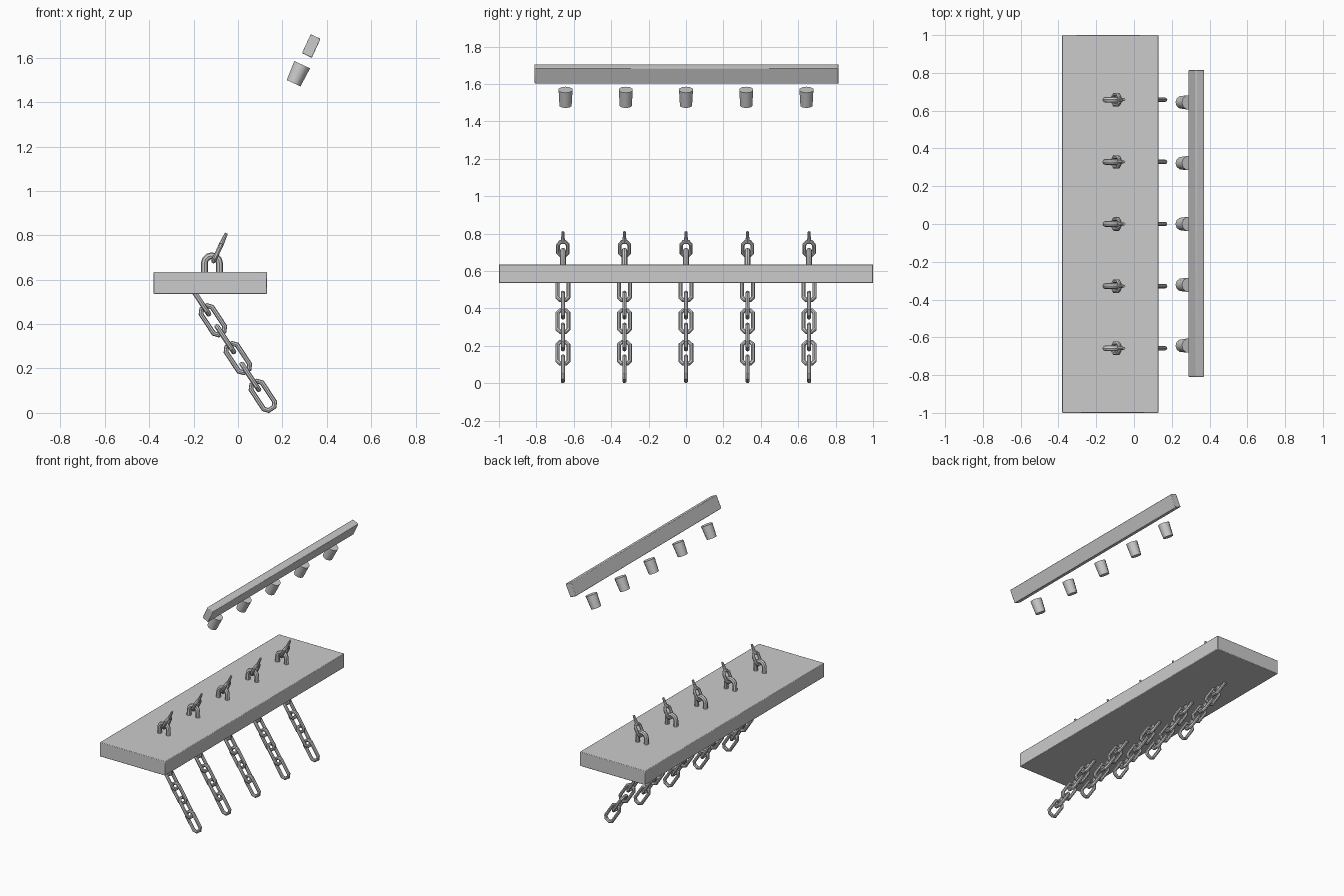
import bpy
import math
from mathutils import Vector

if "Cube" in bpy.data.objects:
    bpy.data.objects.remove(bpy.data.objects["Cube"])

UP = Vector((0.42, 0, 0.907)).normalized()       # lean of eyes, cups and bar
DOWN = Vector((0.552, 0, -0.834)).normalized()   # run of the hanging chains
Y = Vector((0, 1, 0))


def smooth(obj, angle=35):
    bpy.ops.object.select_all(action='DESELECT')
    obj.select_set(True)
    bpy.context.view_layer.objects.active = obj
    bpy.ops.object.shade_smooth_by_angle(angle=math.radians(angle))


def tube(name, points, radius, cyclic):
    """Round wire along a path, converted to mesh."""
    cu = bpy.data.curves.new(name, 'CURVE')
    cu.dimensions = '3D'
    cu.bevel_depth = radius
    cu.bevel_resolution = 2
    cu.use_fill_caps = True
    sp = cu.splines.new('POLY')
    sp.points.add(len(points) - 1)
    for p, co in zip(sp.points, points):
        p.co = (*co, 1)
    sp.use_cyclic_u = cyclic
    obj = bpy.data.objects.new(name, cu)
    bpy.context.collection.objects.link(obj)
    bpy.ops.object.select_all(action='DESELECT')
    obj.select_set(True)
    bpy.context.view_layer.objects.active = obj
    bpy.ops.object.convert(target='MESH')
    smooth(bpy.context.object)


def link(name, centre, along, across, half_len, half_wid, radius):
    """Chamfered oval link; half sizes are measured to the outside."""
    a, b = half_len - radius, half_wid - radius
    c = b * 0.5
    shape = [(a, c), (a - b * 0.6, b), (-a + b * 0.6, b), (-a, c),
             (-a, -c), (-a + b * 0.6, -b), (a - b * 0.6, -b), (a, -c)]
    tube(name, [centre + along * u + across * v for u, v in shape], radius, True)


def box(name, centre, size, tilt=0):
    bpy.ops.mesh.primitive_cube_add(size=1, location=centre, rotation=(0, tilt, 0))
    obj = bpy.context.object
    obj.name = name
    obj.scale = size
    bpy.ops.object.transform_apply(location=False, rotation=False, scale=True)
    bev = obj.modifiers.new("edge", 'BEVEL')
    bev.width = 0.004
    bev.segments = 2
    smooth(obj)


def cone(name, start, end, r1, r2, sides):
    axis = end - start
    bpy.ops.mesh.primitive_cone_add(vertices=sides, radius1=r1, radius2=r2,
                                    depth=axis.length, location=(start + end) / 2,
                                    rotation=axis.to_track_quat('Z', 'Y').to_euler())
    obj = bpy.context.object
    obj.name = name
    smooth(obj, 40)


# Seat board and leaning upper bar
tilt = math.atan2(UP.x, UP.z)
box("board", (-0.125, 0, 0.585), (0.51, 2.0, 0.1))
box("upper_bar", (0.33, 0.003, 1.653), (0.049, 1.625, 0.094), tilt)

# Five sets of fittings along the board
side = DOWN.cross(Y)
for i in range(-2, 3):
    y = i * 0.329

    # Hanging chain with alternating links
    last = Vector((0.112, y, 0.077))
    for k in range(6):
        across = side if k % 2 == 0 else Y
        link("chain_link", last - DOWN * (0.102 * k), DOWN, across, 0.081, 0.041, 0.0115)

    # Staple on top of the board
    arch = [(-0.1515, y, 0.6)]
    arch += [(-0.1175 - 0.034 * math.cos(t * math.pi / 6), y,
              0.674 + 0.034 * math.sin(t * math.pi / 6)) for t in range(7)]
    arch.append((-0.0835, y, 0.6))
    tube("staple", arch, 0.0155, False)

    # Eye and its tapered shank
    eye = Vector((-0.094, y, 0.719))
    link("eye", eye, UP, Y, 0.05, 0.037, 0.011)
    cone("eye_shank", eye + UP * 0.034, eye + UP * 0.1, 0.0115, 0.007, 8)

    # Tapered cup below the upper bar
    cup = Vector((0.27, i * 0.322, 1.527))
    cone("cup", cup - UP * 0.046, cup + UP * 0.046, 0.034, 0.039, 10)
